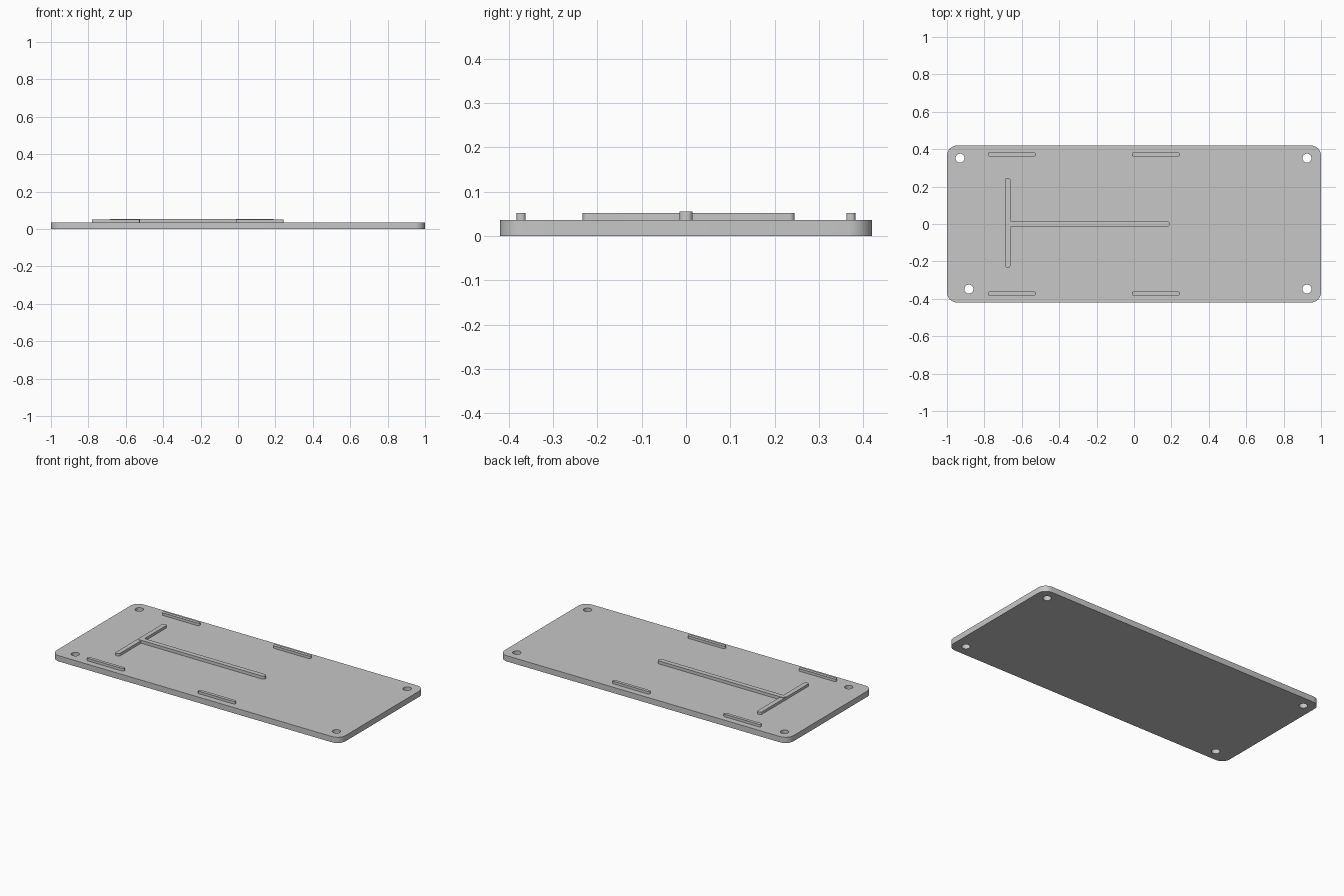
import bpy
import bmesh
from math import cos, sin, pi, radians

cube = bpy.data.objects.get("Cube")
if cube:
    bpy.data.objects.remove(cube, do_unlink=True)

grey = bpy.data.materials.new("plain grey")
grey.use_nodes = True
colour = (0.57, 0.57, 0.57, 1)
grey.diffuse_color = colour
grey.node_tree.nodes["Principled BSDF"].inputs["Base Color"].default_value = colour

PLATE_TOP = 0.036


def arc(cx, cy, r, start, end, steps):
    angles = [start + (end - start) * i / steps for i in range(steps + 1)]
    return [(cx + r * cos(a), cy + r * sin(a)) for a in angles]


def rounded_rectangle(x0, x1, y0, y1, r, steps=8):
    corners = [(x1 - r, y1 - r), (x0 + r, y1 - r), (x0 + r, y0 + r), (x1 - r, y0 + r)]
    points = []
    for i, (cx, cy) in enumerate(corners):
        points += arc(cx, cy, r, i * pi / 2, (i + 1) * pi / 2, steps)
    return points


def prism(name, loops, z0, z1):
    """Fill the outline (less any hole loops) and extrude it upward."""
    bm = bmesh.new()
    for loop in loops:
        verts = [bm.verts.new((x, y, z0)) for x, y in loop]
        for a, b in zip(verts, verts[1:] + verts[:1]):
            bm.edges.new((a, b))
    bmesh.ops.triangle_fill(bm, edges=bm.edges[:], use_beauty=True)
    result = bmesh.ops.extrude_face_region(bm, geom=bm.faces[:], use_keep_orig=True)
    top = [v for v in result["geom"] if isinstance(v, bmesh.types.BMVert)]
    bmesh.ops.translate(bm, vec=(0, 0, z1 - z0), verts=top)
    bmesh.ops.recalc_face_normals(bm, faces=bm.faces[:])
    mesh = bpy.data.meshes.new(name)
    bm.to_mesh(mesh)
    bm.free()
    mesh.materials.append(grey)
    obj = bpy.data.objects.new(name, mesh)
    bpy.context.collection.objects.link(obj)
    bpy.ops.object.select_all(action="DESELECT")
    obj.select_set(True)
    bpy.context.view_layer.objects.active = obj
    bpy.ops.object.shade_smooth_by_angle(angle=radians(30))
    return obj


# Base plate with four screw holes
hole_centres = [(-0.93, 0.352), (0.925, 0.352), (-0.883, -0.348), (0.925, -0.348)]
holes = [arc(x, y, 0.024, 0, 2 * pi, 32)[:-1] for x, y in hole_centres]
prism("base_plate", [rounded_rectangle(-1, 1, -0.42, 0.42, 0.055)] + holes, 0, PLATE_TOP)


def rib(name, x0, x1, y0, y1, r, top):
    prism(name, [rounded_rectangle(x0, x1, y0, y1, r, 6)], PLATE_TOP - 0.006, top)


# Short locating ribs along the two long edges
for side, y in (("front", -0.372), ("back", 0.372)):
    for end, x in (("right", -0.781), ("left", -0.012)):
        rib(f"{side}_{end}_rib", x, x + 0.256, y - 0.01, y + 0.01, 0.008, 0.052)

# T-shaped rib in the middle
rib("cross_rib", -0.69, -0.661, -0.233, 0.245, 0.011, 0.052)
rib("long_rib", -0.685, 0.19, -0.015, 0.015, 0.012, 0.055)
